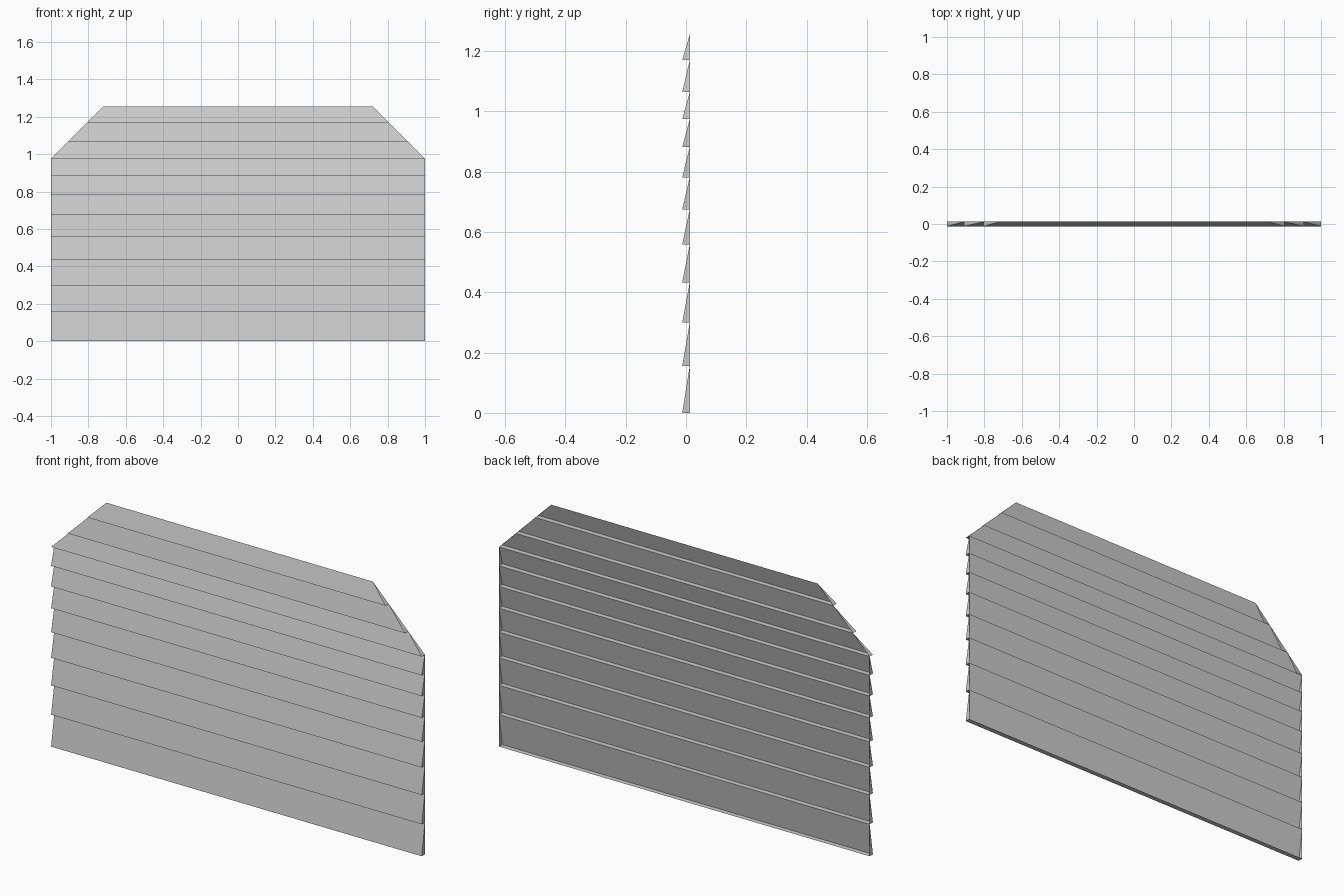
import bpy
import bmesh

if "Cube" in bpy.data.objects:
    bpy.data.objects.remove(bpy.data.objects["Cube"])

# Board seams from the ground to the top edge
SEAMS = [0, 0.156, 0.299, 0.433, 0.558, 0.675, 0.781, 0.882, 0.974, 1.064, 1.170, 1.255]
FRONT, BACK = -0.0125, 0.0125
SHOULDER = 0.974  # height where the corners start to slope in at 45 degrees


def half_width(z):
    return 1.0 - max(0.0, z - SHOULDER)


def clapboard(name, z0, z1):
    """Wedge-shaped siding board, open at the back."""
    bm = bmesh.new()
    ends = []
    for side in (-1, 1):
        w0, w1 = side * half_width(z0), side * half_width(z1)
        ends.append([bm.verts.new(p) for p in
                     ((w0, FRONT, z0), (w0, BACK, z0), (w1, BACK, z1))])
    (lf, lb, lt), (rf, rb, rt) = ends
    bm.faces.new((lf, rf, rt, lt))  # sloping front
    bm.faces.new((lf, lb, rb, rf))  # bottom lip
    bm.faces.new((lf, lt, lb))      # left end
    bm.faces.new((rf, rb, rt))      # right end
    mesh = bpy.data.meshes.new(name)
    bm.to_mesh(mesh)
    bm.free()
    obj = bpy.data.objects.new(name, mesh)
    bpy.context.collection.objects.link(obj)


# Stack of overlapping boards
for i, (low, high) in enumerate(zip(SEAMS, SEAMS[1:]), 1):
    clapboard(f"siding_board_{i:02d}", low, high)
